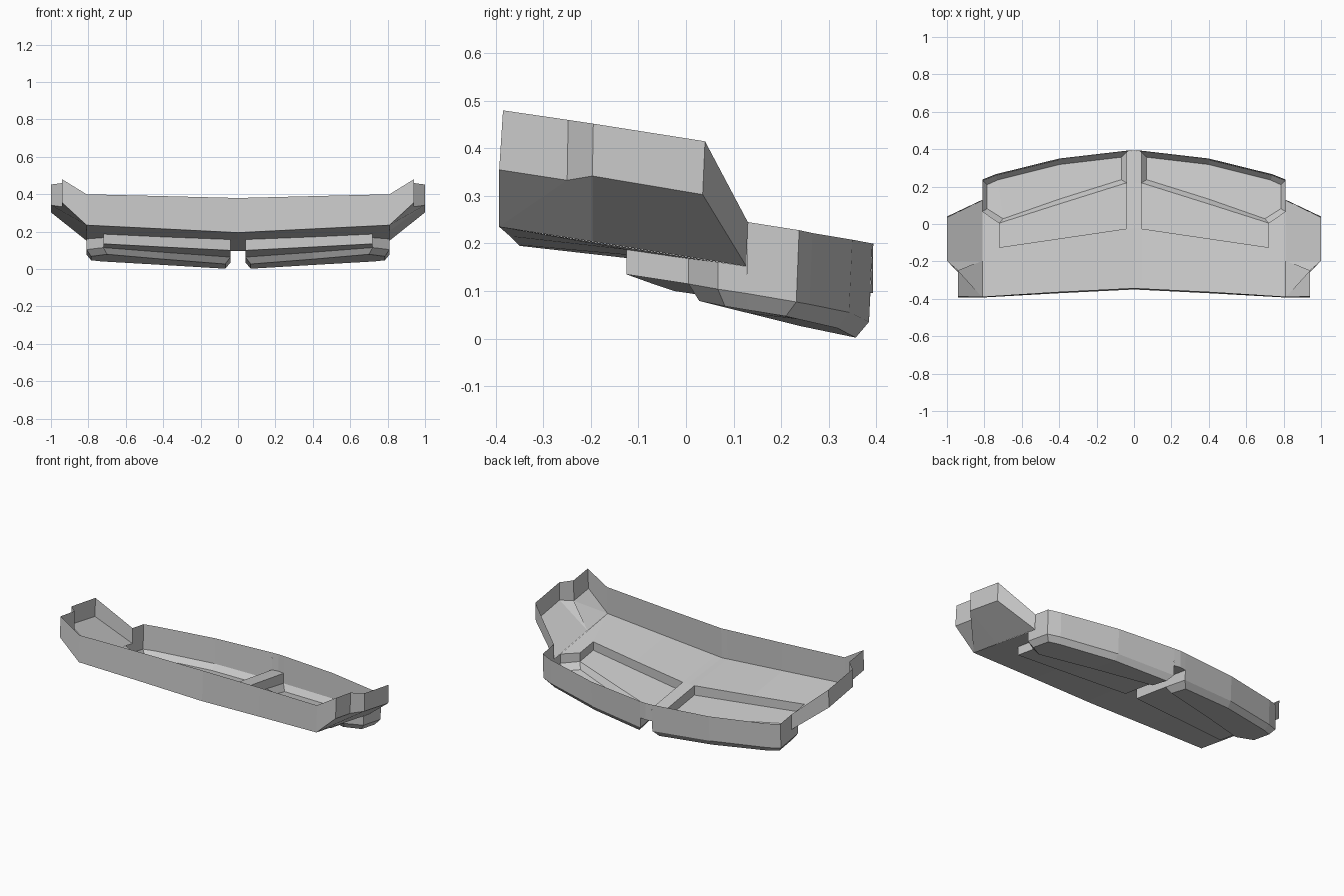
import bpy, bmesh
from mathutils import Vector

if "Cube" in bpy.data.objects:
    bpy.data.objects.remove(bpy.data.objects["Cube"])

INSIDE = Vector((0.3, 0.0, 0.5))  # a point within the tray, used to face panels outward


def shell(name, *strips):
    """Thin panel: each strip joins two matching polylines; mirrored across x = 0."""
    bm = bmesh.new()
    for a, b in strips:
        for i in range(len(a) - 1):
            pts = []
            for p in (a[i], a[i + 1], b[i + 1], b[i]):
                if p not in pts:
                    pts.append(p)
            bm.faces.new([bm.verts.new(p) for p in pts])
    bmesh.ops.remove_doubles(bm, verts=bm.verts, dist=1e-4)
    bm.normal_update()
    for f in bm.faces:
        if f.normal.dot(f.calc_center_median() - INSIDE) < 0:
            f.normal_flip()
    mesh = bpy.data.meshes.new(name)
    bm.to_mesh(mesh)
    bm.free()
    ob = bpy.data.objects.new(name, mesh)
    bpy.context.collection.objects.link(ob)
    mod = ob.modifiers.new("mirror", 'MIRROR')
    mod.use_clip = True
    return ob


# Front wall: lower edge and rim
front_low = [(0, -.35, .195), (.04, -.352, .197), (.4, -.37, .215), (.81, -.393, .235)]
front_rim = [(0, -.342, .38), (.04, -.344, .381), (.4, -.362, .39), (.81, -.388, .40)]
wing_front_low, wing_front_rim = (.94, -.393, .355), (.94, -.385, .48)
shell("front_wall", (front_low + [wing_front_low], front_rim + [wing_front_rim]))

# Raised wing at each end: sloping floor and stepped wall
wing_low = [wing_front_low, (.94, -.25, .333), (1, -.197, .342), (1, .035, .303), (.81, .127, .152)]
wing_rim = [wing_front_rim, (.94, -.248, .46), (1, -.195, .452), (1, .04, .415), (.81, .13, .245)]
shell("wing_wall", (wing_low, wing_rim))
fold_front, fold_mid, fold_back = front_low[-1], (.81, -.197, .204), wing_low[-1]
shell("wing_floor", ([fold_front, fold_front, fold_mid, fold_back], wing_low[:3] + [wing_low[3]]),
      ([fold_mid, fold_mid], wing_low[1:3]))

# Main floor with the centre spine running to the back
spine_front, spine_back = (0, -.025, .158), (0, .393, .096)
B, M, A = (.04, -.025, .158), (.4, -.078, .172), (.72, -.125, .187)
G, S, W = (.72, .005, .168), (.81, .067, .161), fold_back
E, D = (.04, .22, .121), (.04, .388, .096)
shell("main_floor",
      (front_low, [spine_front, B, M, A]),
      ([front_low[-1], S], [A, G]))
shell("centre_spine", ([spine_front, (0, .22, .121), spine_back], [B, E, D]))

# Pocket walls, dropping from the main floor to the shallow floor and chamfer fold
B1, M1, A1 = (.04, -.025, .10), (.4, -.078, .118), (.72, -.125, .135)
G1, S1, W1 = (.72, .005, .115), (.81, .067, .104), (.81, .127, .095)
E1, D1, N1 = (.04, .22, .064), (.04, .385, .035), (.4, .107, .09)
shell("pocket_wall", ([D, E, B, M, A, G, S, W], [D1, E1, B1, M1, A1, G1, S1, W1]))
shell("shallow_floor", ([B1, M1, A1], [E1, N1, G1]))

# Back wall
back_fold = [W1, (.81, .232, .077), (.74, .26, .072), (.4, .343, .055), D1]
back_rim = [wing_rim[-1], (.81, .238, .228), (.74, .266, .222), (.4, .35, .208), (.04, .392, .2)]
shell("back_wall", (back_fold, back_rim), ([D, spine_back], [back_rim[-1], (0, .394, .2)]))

# Deep floor with chamfered border
e, n, g, s = (.068, .237, .027), (.4, .133, .053), (.70, .028, .079), (.785, .082, .068)
w, c, b1, b2, d = (.785, .13, .06), (.785, .21, .047), (.73, .235, .041), (.4, .318, .022), (.068, .357, .002)
shell("deep_chamfer", ([E1, N1, G1, S1] + back_fold + [E1], [e, n, g, s, w, c, b1, b2, d, e]))
shell("deep_floor", ([e, n, g, s, w], [d, b2, b1, c, c]))
